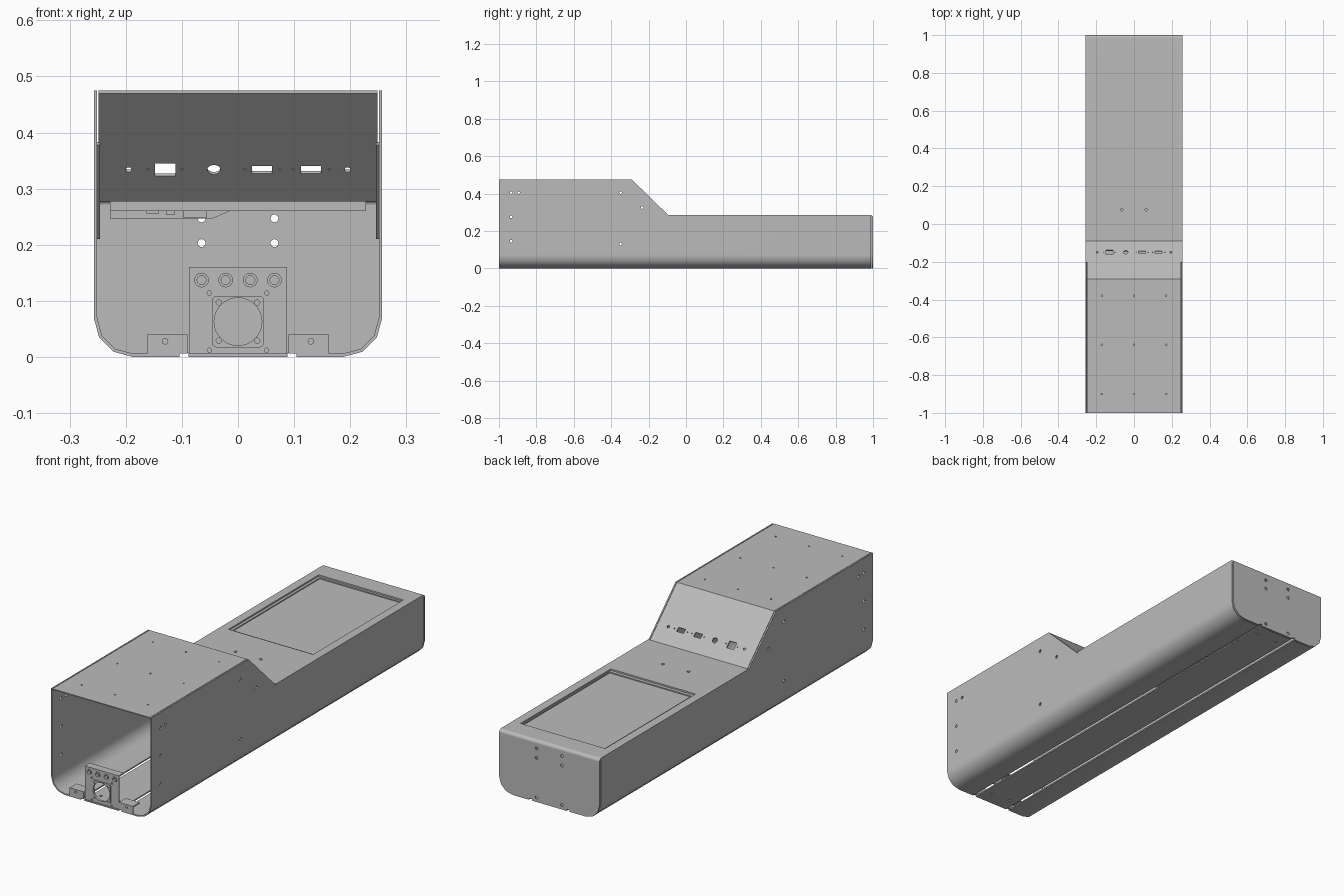
import bpy, bmesh
from math import sin, cos, pi, atan2, radians
from mathutils import Matrix, Vector

if "Cube" in bpy.data.objects:
    bpy.data.objects.remove(bpy.data.objects["Cube"])

grey = bpy.data.materials.new("sheet_metal_grey")
grey.use_nodes = True
grey.diffuse_color = (0.5, 0.5, 0.5, 1)
grey.node_tree.nodes["Principled BSDF"].inputs["Base Color"].default_value = (0.5, 0.5, 0.5, 1)

PLACE = {"x": lambda u, v, w: (w, u, v),
         "y": lambda u, v, w: (u, w, v),
         "z": lambda u, v, w: (u, v, w)}


def circle(u, v, r, n=16):
    return [(u + r * cos(2 * pi * i / n), v + r * sin(2 * pi * i / n)) for i in range(n)]


def rect(u0, u1, v0, v1):
    return [(u0, v0), (u1, v0), (u1, v1), (u0, v1)]


def arc(u, v, r, start, end, steps=3):
    angles = [radians(start + (end - start) * i / steps) for i in range(steps + 1)]
    return [(u + r * cos(a), v + r * sin(a)) for a in angles]


def build(name, prisms, matrix=None):
    """One mesh from prisms given as (outline, axis, from, to)."""
    bm = bmesh.new()
    for pts, axis, a, b in prisms:
        lo = [bm.verts.new(PLACE[axis](u, v, a)) for u, v in pts]
        hi = [bm.verts.new(PLACE[axis](u, v, b)) for u, v in pts]
        bm.faces.new(lo)
        bm.faces.new(hi[::-1])
        for i in range(len(pts)):
            j = (i + 1) % len(pts)
            bm.faces.new((lo[i], hi[i], hi[j], lo[j]))
    bmesh.ops.recalc_face_normals(bm, faces=bm.faces)
    if matrix:
        bm.transform(matrix)
    mesh = bpy.data.meshes.new(name)
    bm.to_mesh(mesh)
    bm.free()
    mesh.materials.append(grey)
    obj = bpy.data.objects.new(name, mesh)
    bpy.context.scene.collection.objects.link(obj)
    return obj


def activate(obj):
    bpy.ops.object.select_all(action='DESELECT')
    obj.select_set(True)
    bpy.context.view_layer.objects.active = obj


def cut(obj, prisms, matrix=None, operation='DIFFERENCE'):
    tool = build("cutter", prisms, matrix)
    tool.hide_render = True
    mod = obj.modifiers.new("cut", 'BOOLEAN')
    mod.operation, mod.solver, mod.object = operation, 'EXACT', tool
    activate(obj)
    bpy.ops.object.modifier_apply(modifier=mod.name)
    bpy.data.objects.remove(tool)


def smooth(obj):
    activate(obj)
    bpy.ops.object.shade_smooth_by_angle(angle=radians(35))
    mod = obj.modifiers.new("normals", 'WEIGHTED_NORMAL')
    mod.keep_sharp = True
    bpy.ops.object.modifier_apply(modifier=mod.name)


# Main dimensions
W, T, TOP, LOW = 0.257, 0.006, 0.475, 0.285
R = 0.07
SLOPE_A, SLOPE_B = (-0.29, TOP), (-0.09, 0.28)

# Side shells: wall, rounded lower corner and outer floor
wall_holes = [(-.935, .405), (-.895, .405), (-.935, .275), (-.935, .145),
              (-.35, .405), (-.235, .325), (-.35, .13)]
for side, s in (("left", 1), ("right", -1)):
    outer = arc(W - R, R, R, 0, -90)
    inner = arc(W - R, R, R - T, -90, 0)
    outline = [(W, TOP)] + outer + [(.104, 0), (.104, T)] + inner + [(W - T, TOP)]
    shell = build(side + "_side_shell", [([(s * x, z) for x, z in outline], "y", -1, .99)])
    step = [SLOPE_A, (-.29, .6), (1.1, .6), (1.1, LOW - .007), (-.088, LOW - .007)]
    cut(shell, [(step, "x", -.4, .4)])
    cut(shell, [(circle(y, z, .007), "x", s * .2, s * .3) for y, z in wall_holes])
    smooth(shell)
    # Sloping strip on the inside of the wall
    build(side + "_slope_flange", [([(-.2, .383), (-.03, .215), (-.035, .21), (-.206, .378)],
                                    "x", s * .246, s * .251)])

# Centre floor strip between the two long slots
strip = build("centre_floor_strip", [(rect(-.088, .088, 0, T), "y", -1, .99)])
cut(strip, [(circle(x, y, .006), "z", -.1, .1) for x in (-.05, .05) for y in (-.93, .93)])

# Upper cover: flat top bent down into the sloping connector panel
cover = build("upper_cover", [([(-1, .47), (-1, TOP), SLOPE_A, SLOPE_B, (-.096, .277), (-.292, .47)],
                               "x", -.249, .249)])
cut(cover, [(circle(x, y, .004, 12), "z", .4, .6) for x in (-.17, 0, .17) for y in (-.9, -.64, -.38)])

# Connector openings, laid out in the plane of the slope
run, drop = SLOPE_B[0] - SLOPE_A[0], SLOPE_A[1] - SLOPE_B[1]
tilt = atan2(drop, run)


def slope_y(z):
    return SLOPE_A[0] + (TOP - z) * run / drop


plane = Matrix.Translation(Vector((0, slope_y(.338), .338))) @ Matrix.Rotation(-tilt, 4, 'X')
openings = [circle(x, 0, .006, 12) for x in (-.195, .195)]
openings += [circle(x, 0, .0025, 8) for x in (-.16, -.1, .012, .075, .098, .163)]
openings += [rect(-.148, -.111, -.016, .016), rect(.025, .061, -.01, .01), rect(.112, .148, -.01, .01)]
openings += [circle(-.043, 0, .012), circle(0, .077 / sin(tilt), .024, 24)]
cut(cover, [(o, "z", -.03, .03) for o in openings], plane)

# Rear cover: low top bent over the back end, trimmed to the shell outline
bend = arc(.985, LOW - .015, .015, 90, 0, 4)
bend_in = arc(.985, LOW - .015, .008, 0, 90, 4)
rear = build("rear_cover", [([(-.09, LOW)] + bend + [(1, 0), (.993, 0)] + bend_in
                             + [(-.09, LOW - .007)], "x", -W, W)])
corner = arc(W - R, R, R, 0, -90)
section = [(W, .4)] + corner + [(-x, z) for x, z in corner[::-1]] + [(-W, .4)]
cut(rear, [(section, "y", -.5, 1.1)], operation='INTERSECT')
cut(rear, [(rect(s * .088, s * .104, -.1, .007), "y", .9, 1.1) for s in (1, -1)])
cut(rear, [(circle(x, z, .007), "y", .95, 1.1) for x in (-.065, .065) for z in (.02, .203, .247)])
cut(rear, [(circle(x, .075, .007), "z", .2, .4) for x in (-.065, .065)]
    + [(rect(-.217, .217, .24, .90), "z", .2, .4)])
smooth(rear)

# Display sunk under the rear opening
display = build("display", [(rect(-.228, .228, .225, .915), "z", .26, LOW - .0072)])
cut(display, [(rect(-.205, .212, .255, .89), "z", .273, .4)])
build("display_electronics", [([(-.228, .2602), (-.228, .247), (-.045, .247), (-.014, .2602)],
                               "y", .3, .85)])
build("display_ports", [(rect(a, b, c, d), "y", .295, .3) for a, b, c, d in
                        ((-.163, -.142, .255, .26), (-.128, -.113, .253, .262), (-.098, -.055, .249, .267))])

# Front bracket carrying the fan and round sockets
sockets = (-.065, -.022, .022, .065)
plate = build("front_bracket", [(rect(-.087, .087, T, .16), "y", -.996, -.989)])
cut(plate, [(circle(0, .063, .043, 32), "y", -1.1, -.9)]
    + [(circle(x, .137, .008), "y", -1.1, -.9) for x in sockets]
    + [(circle(x, z, .004, 12), "y", -1.1, -.9) for x in (-.051, .051) for z in (.012, .114)])
build("front_bracket_flange", [(rect(-.087, .087, .154, .16), "y", -.989, -.96)])

rounded = []
for u, v, a in ((.038, .101, 0), (-.038, .101, 90), (-.038, .025, 180), (.038, .025, 270)):
    rounded += arc(u, v, .008, a, a + 90)
frame = build("fan_frame", [(rounded, "y", -1, -.996)])
cut(frame, [(circle(0, .063, .0425, 32), "y", -1.1, -.9)]
    + [(circle(x, z, .005, 12), "y", -1.1, -.9) for x in (-.034, .034) for z in (.029, .097)])

rings = build("socket_rings", [(circle(x, .137, .013), "y", -1, -.996) for x in sockets])
cut(rings, [(circle(x, .137, .008), "y", -1.1, -.9) for x in sockets])

# Angle feet either side of the bracket
for side, s in (("left", 1), ("right", -1)):
    foot = build(side + "_foot", [([(-1, T), (-1, .04), (-.95, .04), (-.95, .034), (-.994, .034),
                                    (-.994, T)], "x", s * .09, s * .162)])
    cut(foot, [(circle(s * .13, .028, .005, 12), "y", -1.1, -.9 - .085)])
